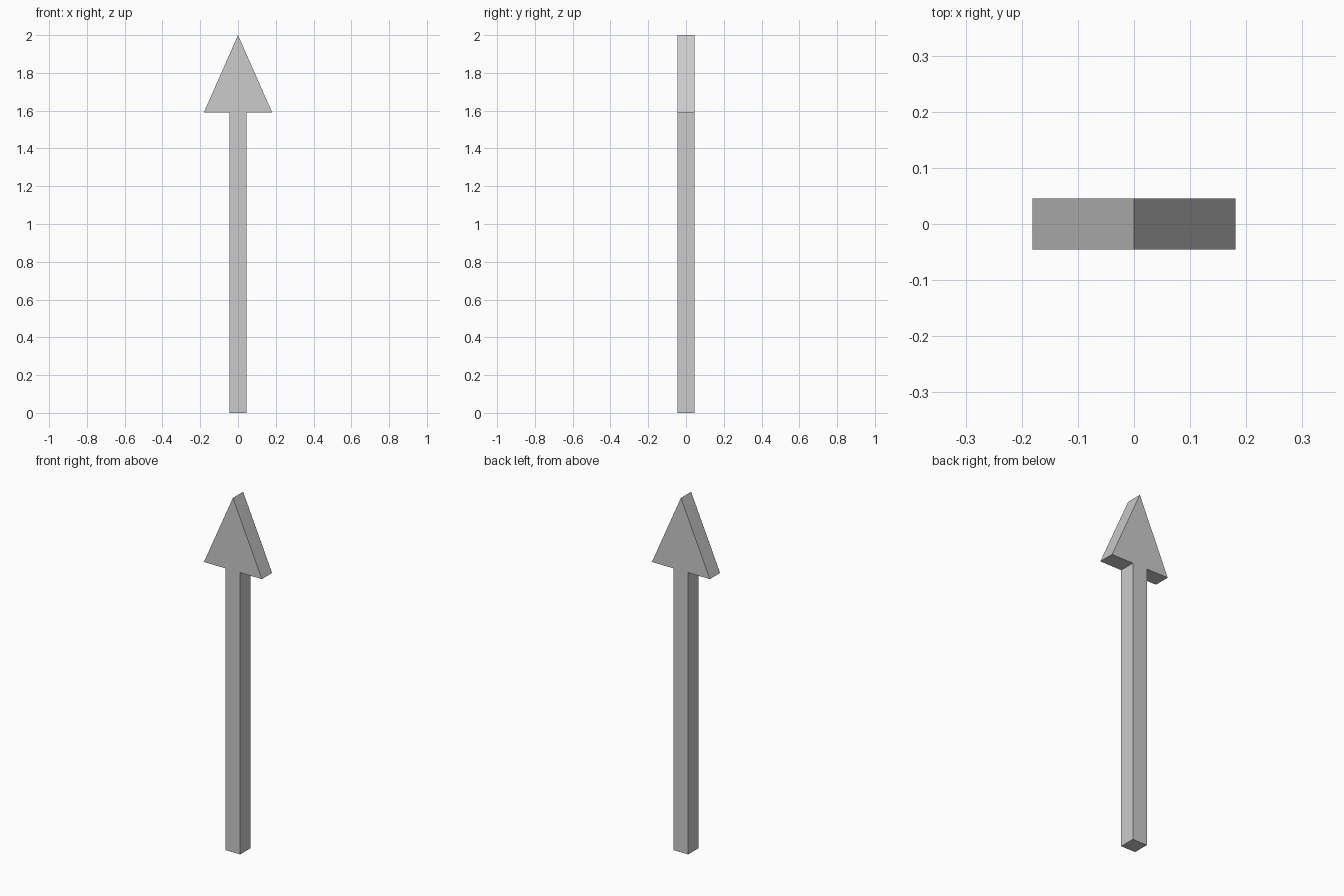
import bpy, bmesh
from mathutils import Vector

if "Cube" in bpy.data.objects:
    bpy.data.objects.remove(bpy.data.objects["Cube"])

HALF_DEPTH = 0.0455
SHAFT = 0.0455      # shaft half width
HEAD = 0.181        # head half width
NECK, TIP = 1.59, 2.0

# Arrow outline: right half, tip, then the mirrored left half
right = [(SHAFT, 0), (SHAFT, NECK), (HEAD, NECK)]
outline = right + [(0, TIP)] + [(-x, z) for x, z in reversed(right)]

# Extrude the outline from front to back
bm = bmesh.new()
front = bm.faces.new([bm.verts.new((x, -HALF_DEPTH, z)) for x, z in outline])
result = bmesh.ops.extrude_face_region(bm, geom=[front], use_keep_orig=True)
back = [v for v in result["geom"] if isinstance(v, bmesh.types.BMVert)]
bmesh.ops.translate(bm, verts=back, vec=Vector((0, 2 * HALF_DEPTH, 0)))
bmesh.ops.recalc_face_normals(bm, faces=bm.faces[:])

mesh = bpy.data.meshes.new("arrow")
bm.to_mesh(mesh)
bm.free()
arrow = bpy.data.objects.new("arrow", mesh)
bpy.context.collection.objects.link(arrow)
